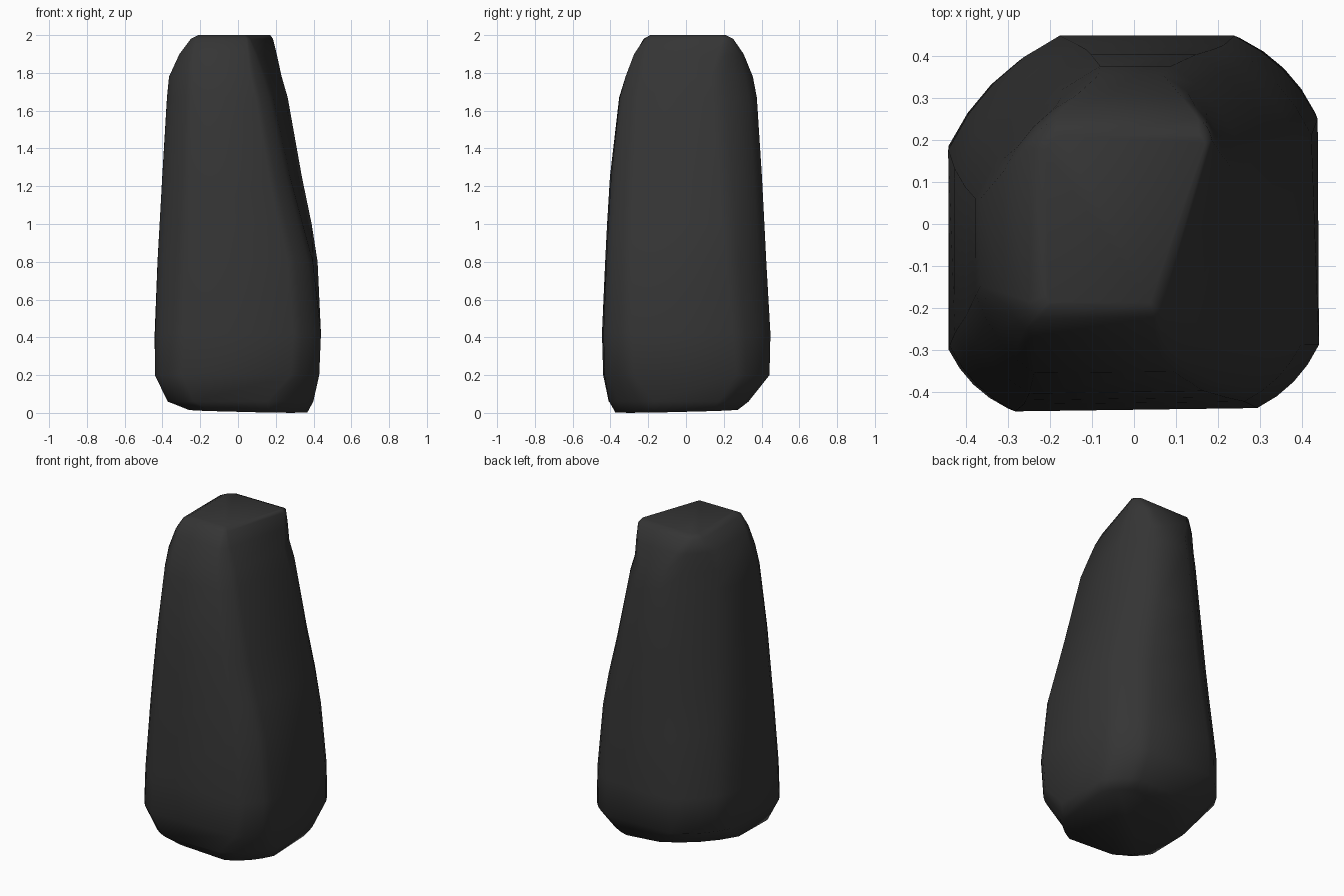
import bpy, bmesh
from mathutils import Vector

if "Cube" in bpy.data.objects:
    bpy.data.objects.remove(bpy.data.objects["Cube"])

# Height, then the front-left, front-right, back-right, back-left corners
RINGS = [
    (0.015, (-.26, -.36), (.37, -.38), (.36, .29), (-.25, .22)),
    (0.06, (-.375, -.41), (.40, -.405), (.395, .34), (-.36, .30)),
    (0.20, (-.44, -.44), (.43, -.43), (.43, .445), (-.44, .43)),
    (0.42, (-.437, -.447), (.44, -.435), (.435, .447), (-.443, .447)),
    (0.80, (-.425, -.43), (.39, -.42), (.432, .425), (-.427, .425)),
    (1.00, (-.415, -.42), (.33, -.41), (.412, .415), (-.415, .415)),
    (1.25, (-.40, -.405), (.26, -.395), (.37, .402), (-.402, .402)),
    (1.67, (-.375, -.355), (.165, -.35), (.31, .375), (-.377, .375)),
    (1.78, (-.365, -.32), (.13, -.32), (.28, .355), (-.365, .352)),
    (1.90, (-.31, -.27), (.09, -.275), (.24, .305), (-.31, .305)),
    (1.98, (-.25, -.225), (.06, -.22), (.20, .25), (-.25, .25)),
    (2.00, (-.21, -.19), (.04, -.19), (.18, .21), (-.21, .21)),
]
# Corner wear as a fraction of its edges: at the base, at the shoulder,
# and the extra wear on the underside
WEAR_BASE = (.15, .18, .19, .26)
WEAR_TOP = (.26, .13, .33, .44)
WEAR_UNDER = (.03, .14, .03, .16)
STEPS = 4
BULGE = .35


def worn_ring(z, corners):
    pts = [Vector((x, y, z)) for x, y in corners]
    h = min(z / 1.75, 1)
    crown = max(0, (z - 1.75) / .25)
    out = []
    for i, c in enumerate(pts):
        wear = WEAR_BASE[i] + (WEAR_TOP[i] - WEAR_BASE[i]) * h
        wear *= 1 - .8 * crown ** 2
        if z < 0.1:
            wear += WEAR_UNDER[i]
        a = c.lerp(pts[i - 1], wear)
        b = c.lerp(pts[(i + 1) % 4], wear)
        m = a.lerp(b, .5).lerp(c, BULGE)
        for s in range(STEPS + 1):
            t = s / STEPS
            out.append(a.lerp(m, t).lerp(m.lerp(b, t), t))
    return out


# Standing stone: rings joined by faces, closed at both ends
bm = bmesh.new()
loops = [[bm.verts.new(p) for p in worn_ring(r[0], r[1:])] for r in RINGS]
# The underside tilts up towards the back left
for v in loops[0]:
    v.co.z += .025 * (v.co.y - v.co.x)
n = len(loops[0])
for low, high in zip(loops, loops[1:]):
    for i in range(n):
        j = (i + 1) % n
        bm.faces.new((low[i], low[j], high[j], high[i]))
bm.faces.new(loops[0][::-1])
bm.faces.new(loops[-1])
bmesh.ops.recalc_face_normals(bm, faces=bm.faces)
mesh = bpy.data.meshes.new("standing_stone")
bm.to_mesh(mesh)
bm.free()
stone = bpy.data.objects.new("standing_stone", mesh)
bpy.context.collection.objects.link(stone)

# Dark rock colour
rock = bpy.data.materials.new("dark_rock")
rock.diffuse_color = (0.035, 0.035, 0.035, 1)
rock.use_nodes = True
rock.node_tree.nodes["Principled BSDF"].inputs["Base Color"].default_value = rock.diffuse_color
mesh.materials.append(rock)

# Smooth shading
for p in mesh.polygons:
    p.use_smooth = True
